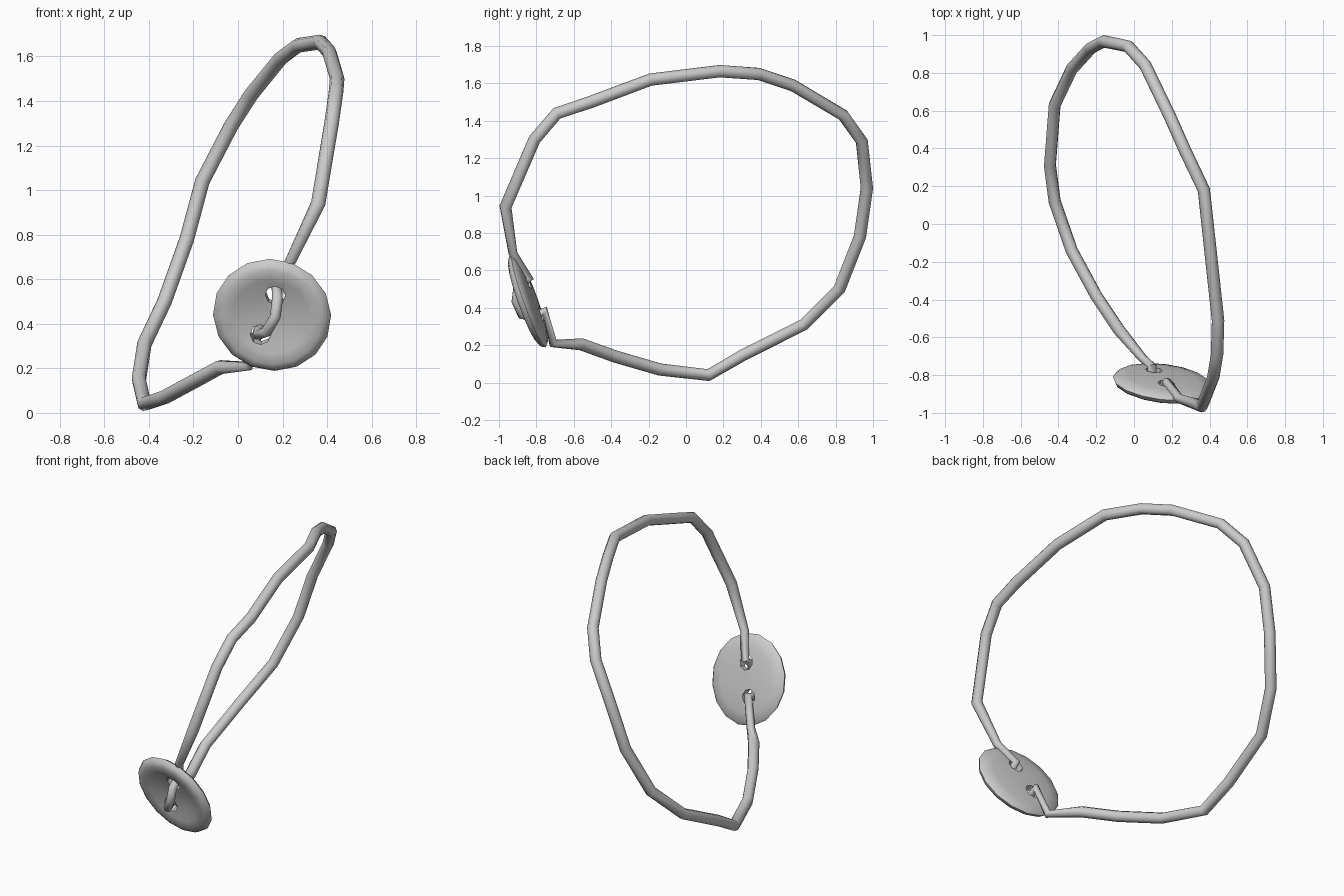
import bpy, bmesh, math
from mathutils import Vector

if "Cube" in bpy.data.objects:
    bpy.data.objects.remove(bpy.data.objects["Cube"], do_unlink=True)

grey = bpy.data.materials.new("plain_grey")
grey.use_nodes = True
grey.diffuse_color = (0.6, 0.6, 0.6, 1)
grey.node_tree.nodes["Principled BSDF"].inputs["Base Color"].default_value = (0.6, 0.6, 0.6, 1)


def activate(obj):
    bpy.ops.object.select_all(action="DESELECT")
    obj.select_set(True)
    bpy.context.view_layer.objects.active = obj


# Button placement: tilted disc, local z points out of its front
centre = Vector((0.153, -0.84, 0.44))
normal = Vector((-0.12, -1, -0.36)).normalized()
turn = normal.to_track_quat("Z", "Y")


def on_button(x, z, out):
    """Point on the button at front position (x, z), offset along its normal."""
    dx, dz = x - centre.x, z - centre.z
    return Vector((x, centre.y - 0.12 * dx - 0.36 * dz, z)) + normal * out


# Button: dished front, raised rim, gently domed back
profile = [(0, 0.004), (0.11, 0.006), (0.175, 0.026), (0.225, 0.034), (0.255, 0.022),
           (0.267, 0), (0.25, -0.016), (0.19, -0.026), (0.1, -0.034), (0, -0.034)]
bm = bmesh.new()
verts = [bm.verts.new((r, 0, h)) for r, h in profile]
edges = [bm.edges.new(pair) for pair in zip(verts, verts[1:])]
bmesh.ops.spin(bm, geom=verts + edges, cent=(0, 0, 0), axis=(0, 0, 1),
               angle=math.tau, steps=16, use_duplicate=False)
bmesh.ops.remove_doubles(bm, verts=bm.verts, dist=0.0005)
bmesh.ops.recalc_face_normals(bm, faces=bm.faces)
mesh = bpy.data.meshes.new("button")
bm.to_mesh(mesh)
bm.free()
button = bpy.data.objects.new("button", mesh)
bpy.context.collection.objects.link(button)
button.location = centre
button.rotation_euler = turn.to_euler()
mesh.materials.append(grey)

# Two thread holes
for x, z in [(0.168, 0.53), (0.102, 0.355)]:
    bpy.ops.mesh.primitive_cylinder_add(vertices=8, radius=0.046, depth=0.3,
                                        location=on_button(x, z, 0),
                                        rotation=turn.to_euler())
    cutter = bpy.context.object
    cutter.name = "hole_cutter"
    cutter.hide_render = True
    cut = button.modifiers.new("hole", "BOOLEAN")
    cut.operation = "DIFFERENCE"
    cut.solver = "EXACT"
    cut.object = cutter
    activate(button)
    bpy.ops.object.modifier_apply(modifier=cut.name)
    bpy.data.objects.remove(cutter, do_unlink=True)

activate(button)
bpy.ops.object.shade_smooth_by_angle(angle=math.radians(40))

# Cord: large loop, then a stitch through both holes
loop = [(0.24, -0.925, 0.69), (0.36, -0.965, 0.94), (0.42, -0.81, 1.3), (0.44, -0.69, 1.44),
        (0.445, -0.51, 1.5), (0.41, -0.19, 1.62), (0.37, 0.18, 1.665), (0.27, 0.39, 1.65),
        (0.19, 0.57, 1.59), (0.06, 0.84, 1.43), (-0.03, 0.94, 1.29), (-0.16, 0.967, 1.04),
        (-0.23, 0.93, 0.78), (-0.33, 0.82, 0.5), (-0.42, 0.63, 0.31), (-0.445, 0.31, 0.15),
        (-0.42, 0.12, 0.04), (-0.33, -0.14, 0.07), (-0.2, -0.38, 0.14), (-0.08, -0.56, 0.205),
        (0.045, -0.71, 0.21)]
stitch = [on_button(x, z, out) for x, z, out in
          [(0.09, 0.365, -0.055), (0.095, 0.355, 0.01), (0.135, 0.385, 0.065),
           (0.175, 0.455, 0.065), (0.18, 0.52, 0.03), (0.17, 0.545, -0.045)]]
curve = bpy.data.curves.new("cord", "CURVE")
curve.dimensions = "3D"
curve.bevel_depth = 0.033
curve.bevel_resolution = 2
spline = curve.splines.new("POLY")
path = loop + stitch
spline.points.add(len(path) - 1)
for i, (point, place) in enumerate(zip(spline.points, path)):
    point.co = (*place, 1)
    point.radius = 0.75 if i == 0 or i >= len(loop) - 1 else 1
spline.use_cyclic_u = True
curve.materials.append(grey)
cord = bpy.data.objects.new("cord", curve)
bpy.context.collection.objects.link(cord)
activate(cord)
bpy.ops.object.convert(target="MESH")
bpy.ops.object.shade_smooth_by_angle(angle=math.radians(60))
